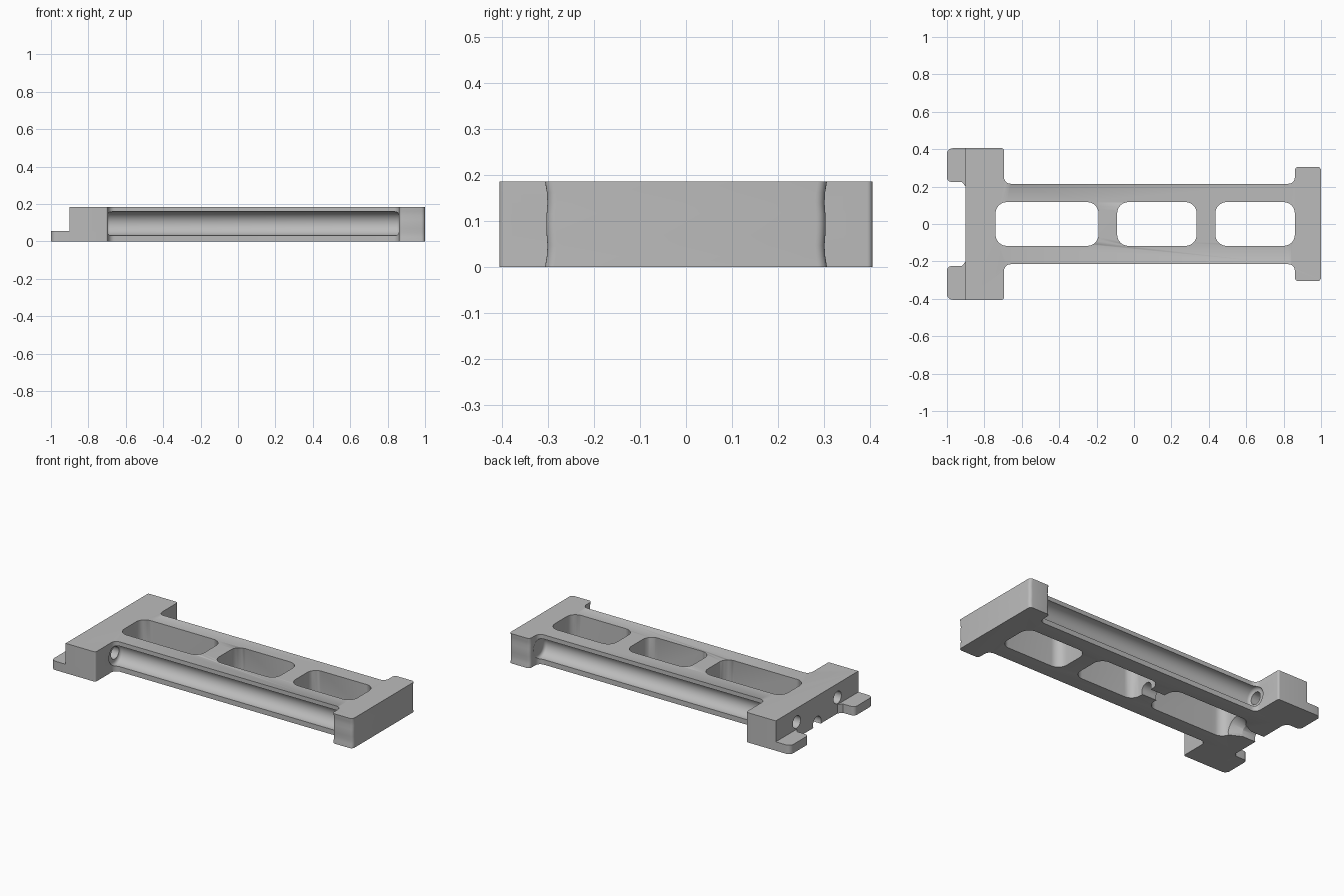
import bpy, bmesh, math
from mathutils import Vector, Matrix

cube = bpy.data.objects.get("Cube")
if cube:
    bpy.data.objects.remove(cube, do_unlink=True)

HEIGHT = 0.185
grey = bpy.data.materials.new("mid grey")
grey.use_nodes = True
grey.diffuse_color = (0.5, 0.5, 0.5, 1)
grey.node_tree.nodes["Principled BSDF"].inputs["Base Color"].default_value = (0.5, 0.5, 0.5, 1)


def fillet(points, steps=6):
    """Round each (x, y, radius) corner of a closed outline."""
    out = []
    for i, (x, y, r) in enumerate(points):
        p = Vector((x, y))
        if r == 0:
            out.append(p)
            continue
        a = (Vector(points[i - 1][:2]) - p).normalized()
        b = (Vector(points[(i + 1) % len(points)][:2]) - p).normalized()
        half = a.angle(b) / 2
        centre = p + (a + b).normalized() * r / math.sin(half)
        start = p + a * r / math.tan(half) - centre
        end = p + b * r / math.tan(half) - centre
        sweep = math.atan2(start.x * end.y - start.y * end.x, start.dot(end))
        for k in range(steps + 1):
            out.append(centre + Matrix.Rotation(sweep * k / steps, 2) @ start)
    return out


def make_object(name, bm):
    bmesh.ops.recalc_face_normals(bm, faces=bm.faces)
    mesh = bpy.data.meshes.new(name)
    bm.to_mesh(mesh)
    bm.free()
    mesh.materials.append(grey)
    obj = bpy.data.objects.new(name, mesh)
    bpy.context.collection.objects.link(obj)
    return obj


def prism(name, outline, z0, z1, layers=1):
    bm = bmesh.new()
    rings = []
    for k in range(layers + 1):
        z = z0 + (z1 - z0) * k / layers
        rings.append([bm.verts.new((p.x, p.y, z)) for p in outline])
    n = len(outline)
    for low, high in zip(rings, rings[1:]):
        for i in range(n):
            j = (i + 1) % n
            bm.faces.new((low[i], low[j], high[j], high[i]))
    bm.faces.new(rings[0])
    bm.faces.new(rings[-1])
    return make_object(name, bm)


def rod(name, x0, x1, y, z, r0, r1=None, soft=0):
    """Round bar or cone along x, with optional rounded ends."""
    bm = bmesh.new()
    turn = Matrix.Translation(((x0 + x1) / 2, y, z)) @ Matrix.Rotation(math.pi / 2, 4, 'Y')
    bmesh.ops.create_cone(bm, cap_ends=True, segments=40, radius1=r0,
                          radius2=r0 if r1 is None else r1, depth=x1 - x0, matrix=turn)
    if soft:
        rims = [e for e in bm.edges if abs(e.verts[0].co.x - e.verts[1].co.x) < 1e-4]
        bmesh.ops.bevel(bm, geom=rims, offset=soft, segments=4, profile=0.5, affect='EDGES')
    return make_object(name, bm)


def apply(obj, mod):
    bpy.context.view_layer.objects.active = obj
    bpy.ops.object.modifier_apply(modifier=mod.name)


def combine(obj, other, operation):
    mod = obj.modifiers.new("combine", 'BOOLEAN')
    mod.operation, mod.solver, mod.object = operation, 'EXACT', other
    apply(obj, mod)
    bpy.data.objects.remove(other, do_unlink=True)


# Body: wide block, narrow beam and end block in one outline
half = [(1, 0.3, 0.02), (0.86, 0.3, 0.02), (0.86, 0.215, 0.035),
        (-0.695, 0.215, 0.035), (-0.695, 0.405, 0.012), (-0.9, 0.405, 0)]
full = half + [(x, -y, r) for x, y, r in reversed(half)]
body = prism("carrier_frame", fillet(full), 0, HEIGHT, layers=8)

# Gently bowed sides on the end block
for v in body.data.vertices:
    if v.co.x > 0.8 and abs(v.co.y) > 0.27:
        t = v.co.z / HEIGHT * 2 - 1
        v.co.y += math.copysign(0.003 - 0.009 * t * t, v.co.y)

# Low tabs on the wide block
for s in (1, -1):
    tab = [(-1, 0.225 * s, 0.025), (-1, 0.405 * s, 0.03), (-0.85, 0.405 * s, 0),
           (-0.85, 0.2 * s, 0), (-0.9, 0.2 * s, 0), (-0.92, 0.225 * s, 0)]
    combine(body, prism("tab", fillet(tab), 0, 0.055), 'UNION')

# Three rounded windows
for x0, x1 in ((-0.74, -0.19), (-0.09, 0.335), (0.435, 0.86)):
    r = 0.06
    win = [(x0, -0.117, r), (x1, -0.117, r), (x1, 0.117, r), (x0, 0.117, r)]
    combine(body, prism("window_cutter", fillet(win, 8), -0.1, 0.3), 'DIFFERENCE')

# Softened edges
bevel = body.modifiers.new("soft_edges", 'BEVEL')
bevel.width, bevel.segments = 0.01, 3
bevel.limit_method, bevel.angle_limit = 'ANGLE', math.radians(40)
apply(body, bevel)

# Side grooves and the rod holes that continue them
for s in (1, -1):
    combine(body, rod("groove_cutter", -0.705, 0.865, 0.212 * s, 0.095, 0.064, soft=0.02), 'DIFFERENCE')
    combine(body, rod("hole_cutter", -1.1, -0.6, 0.2 * s, 0.1, 0.038), 'DIFFERENCE')

# Channel under the middle, flared where it meets the first window
combine(body, rod("channel_cutter", -1.1, 0, 0, 0.018, 0.04), 'DIFFERENCE')
combine(body, rod("flare_cutter", -0.81, -0.735, 0, 0.018, 0.04, 0.075), 'DIFFERENCE')

bpy.ops.object.select_all(action='DESELECT')
body.select_set(True)
bpy.context.view_layer.objects.active = body
bpy.ops.object.shade_smooth_by_angle(angle=math.radians(35))
